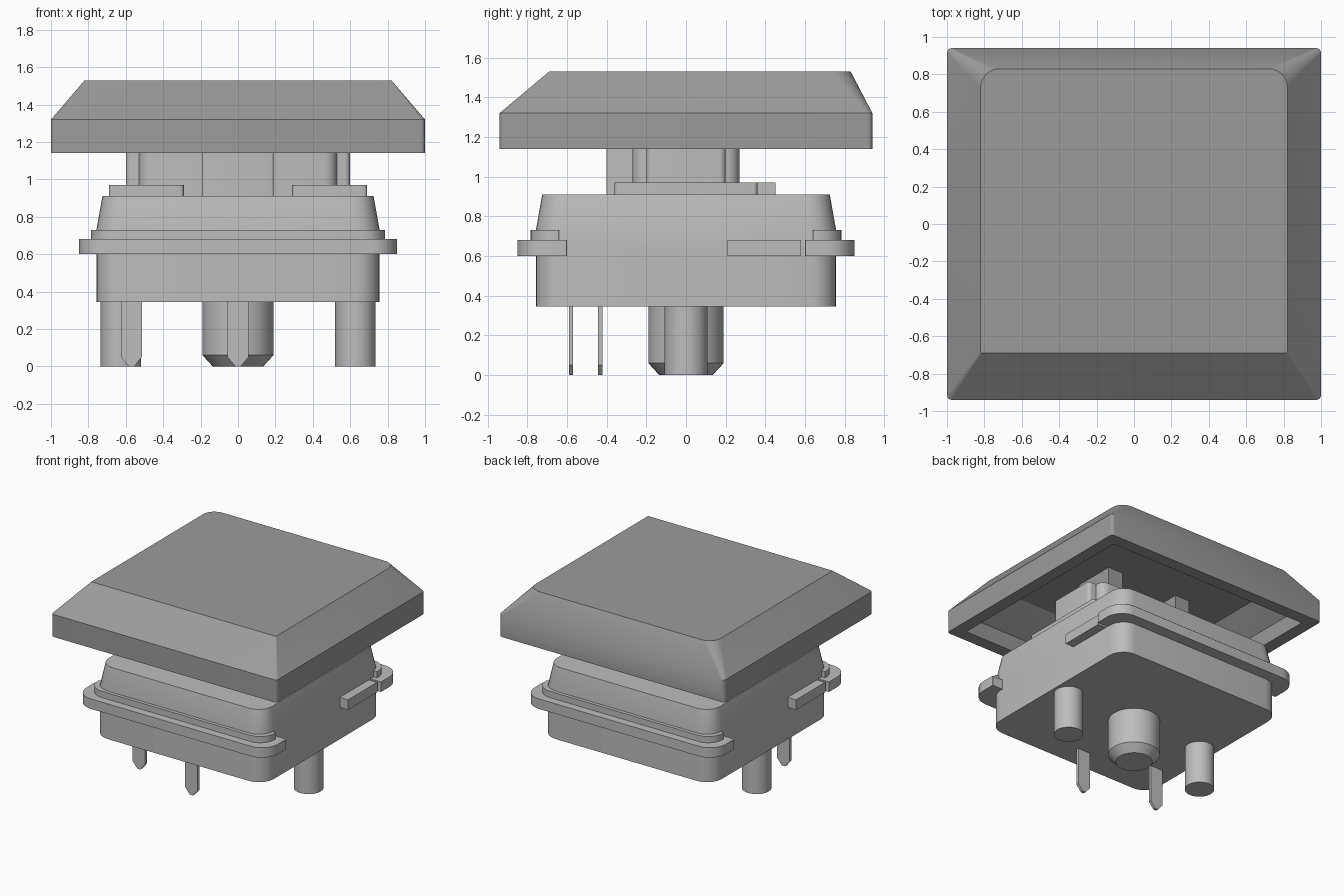
import bpy, bmesh, math

cube = bpy.data.objects.get("Cube")
if cube:
    bpy.data.objects.remove(cube, do_unlink=True)


def material(name, value):
    m = bpy.data.materials.new(name)
    m.use_nodes = True
    col = (value, value, value, 1)
    m.diffuse_color = col
    m.node_tree.nodes["Principled BSDF"].inputs["Base Color"].default_value = col
    return m


CAP = material("dark grey", 0.33)
BODY = material("light grey", 0.51)


def rounded(x0, x1, y0, y1, r=0.03, r_back=None, n=6):
    """Rounded rectangle outline; r_back sets another radius for the +y corners."""
    rb = r if r_back is None else r_back
    pts = []
    for sx, sy, rad, start in ((1, 1, rb, 0), (-1, 1, rb, 90), (-1, -1, r, 180), (1, -1, r, 270)):
        cx = x1 - rad if sx > 0 else x0 + rad
        cy = y1 - rad if sy > 0 else y0 + rad
        for i in range(n + 1):
            a = math.radians(start + 90 * i / n)
            pts.append((cx + rad * math.cos(a), cy + rad * math.sin(a)))
    return pts


def circle(x, y, r, n=40):
    return [(x + r * math.cos(2 * math.pi * i / n), y + r * math.sin(2 * math.pi * i / n))
            for i in range(n)]


def rect(x0, x1, y0, y1):
    return [(x1, y1), (x0, y1), (x0, y0), (x1, y0)]


def loft(name, rings, mat=BODY):
    """Skin a chain of (outline, z) rings and close both ends."""
    bm = bmesh.new()
    loops = [[bm.verts.new((x, y, z)) for x, y in pts] for pts, z in rings]
    for a, b in zip(loops, loops[1:]):
        for i in range(len(a)):
            j = (i + 1) % len(a)
            bm.faces.new((a[i], a[j], b[j], b[i]))
    bm.faces.new(loops[0])
    bm.faces.new(loops[-1])
    bmesh.ops.recalc_face_normals(bm, faces=bm.faces)
    mesh = bpy.data.meshes.new(name)
    bm.to_mesh(mesh)
    bm.free()
    mesh.materials.append(mat)
    ob = bpy.data.objects.new(name, mesh)
    bpy.context.collection.objects.link(ob)
    bpy.ops.object.select_all(action='DESELECT')
    ob.select_set(True)
    bpy.context.view_layer.objects.active = ob
    bpy.ops.object.shade_smooth_by_angle(angle=math.radians(28))
    return ob


def prism(name, pts, z0, z1, mat=BODY):
    return loft(name, [(pts, z0), (pts, z1)], mat)


# Keycap: hollow shell from inner ceiling, around the rim, up to the top face
skirt = rounded(-1, 1, -0.94, 0.94, 0.025)
cavity = rounded(-0.9, 0.9, -0.84, 0.84, 0.012)
loft("keycap", [
    (rounded(-0.74, 0.74, -0.61, 0.75, 0.008, 0.03), 1.43),
    (cavity, 1.27),
    (cavity, 1.14),
    (skirt, 1.14),
    (skirt, 1.32),
    (rounded(-0.82, 0.82, -0.69, 0.83, 0.006, 0.1), 1.53),
], CAP)

# Keycap legs that plug into the stem
for side, s in (("left", 1), ("right", -1)):
    prism(f"keycap_leg_{side}", rect(0.32 * s - 0.065, 0.32 * s + 0.065, -0.17, 0.17), 1.1, 1.45, CAP)

# Stem: wide block with stepped rounded ends and a front bump
prism("stem_core", rounded(-0.6, 0.6, -0.2, 0.2, 0.03), 0.85, 1.22)
prism("stem_block", rounded(-0.53, 0.53, -0.27, 0.27, 0.07), 0.85, 1.22)
prism("stem_front_bump", rounded(-0.19, 0.19, -0.4, 0.0, 0.012), 0.85, 1.22)

# Housing: straight lower walls and tapered upper walls
low = rounded(-0.757, 0.757, -0.757, 0.757, 0.13)
prism("lower_housing", low, 0.345, 0.64)
loft("upper_housing", [
    (low, 0.64), (low, 0.73),
    (rounded(-0.725, 0.725, -0.725, 0.725, 0.12), 0.91),
])

# Flange lips wrapping the front and back ends
for end, s in (("front", -1), ("back", 1)):
    def strip(half, inner, r):
        y0, y1 = sorted((s * half, s * inner))
        rf, rb = (r, 0.004) if s < 0 else (0.004, r)
        return rounded(-half, half, y0, y1, rf, rb)
    prism(f"flange_{end}", strip(0.85, 0.6, 0.14), 0.6, 0.68)
    prism(f"flange_step_{end}", strip(0.785, 0.64, 0.125), 0.68, 0.73)

# Side clips, turned half a revolution from each other
prism("clip_left", rect(0.7, 0.83, 0.21, 0.58), 0.6, 0.68)
prism("clip_right", rect(-0.83, -0.7, -0.58, -0.21), 0.6, 0.68)

# Raised plates on top of the housing
for side, s in (("left", 1), ("right", -1)):
    x0, x1 = sorted((s * 0.29, s * 0.69))
    prism(f"top_plate_{side}", rounded(x0, x1, -0.36, 0.36, 0.02), 0.9, 0.97)
prism("top_plate_back", rect(-0.19, 0.19, 0.25, 0.45), 0.9, 0.97)

# Underside locating posts
loft("center_post", [(circle(0, 0, 0.135), 0), (circle(0, 0, 0.19), 0.06), (circle(0, 0, 0.19), 0.36)])
for side, s in (("left", 1), ("right", -1)):
    prism(f"side_post_{side}", circle(0.627 * s, 0, 0.108), 0, 0.36)

# Contact pins with pointed tips
for name, x, y in (("center_pin", 0, -0.58), ("offset_pin", -0.57, -0.432)):
    def bar(w):
        return rect(x - w, x + w, y - 0.011, y + 0.011)
    loft(name, [(bar(0.014), 0), (bar(0.056), 0.05), (bar(0.056), 0.36)])
